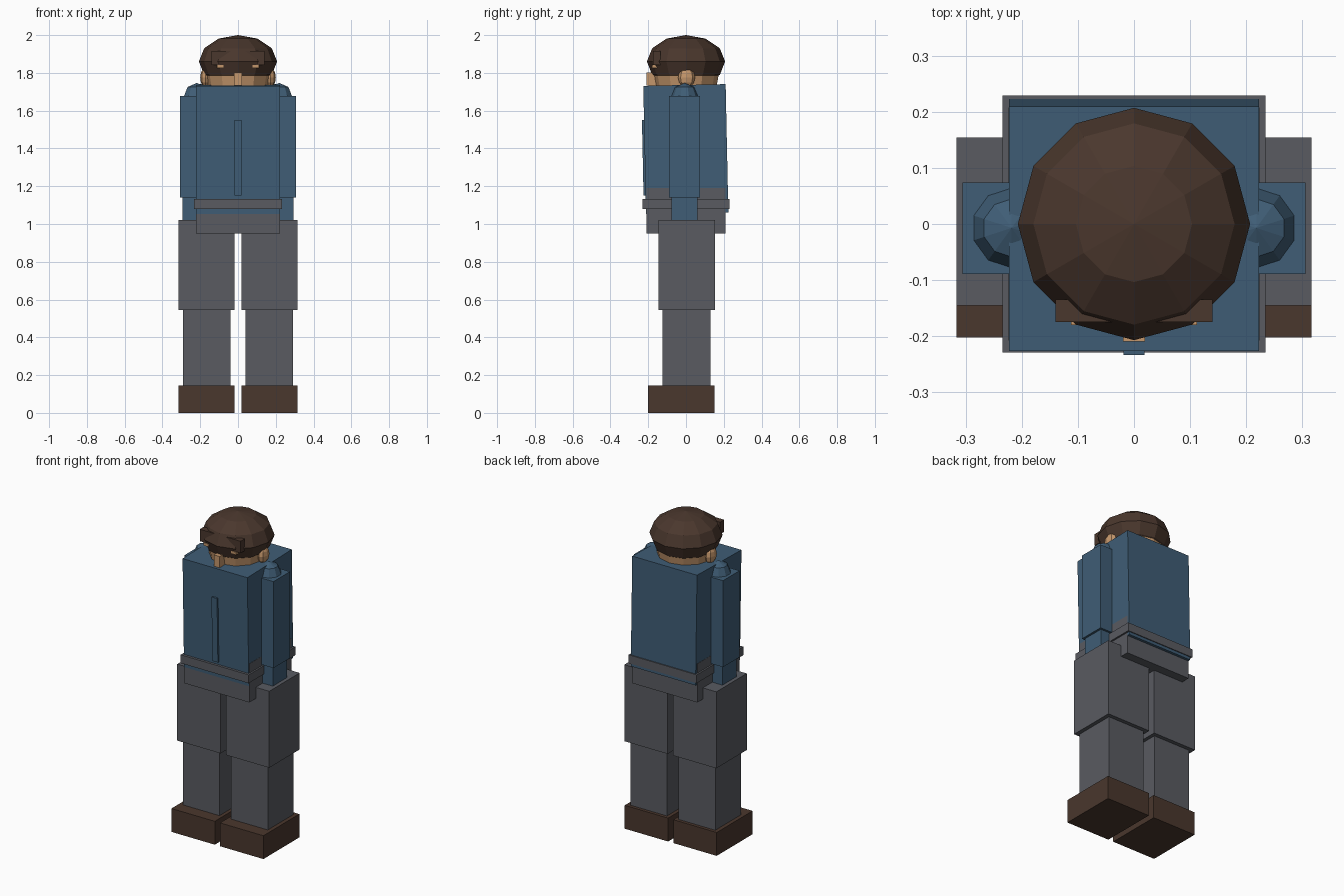
import bpy
import math

if "Cube" in bpy.data.objects:
    bpy.data.objects.remove(bpy.data.objects["Cube"])


def material(name, rgb):
    m = bpy.data.materials.new(name)
    m.diffuse_color = (*rgb, 1)
    m.use_nodes = True
    m.node_tree.nodes["Principled BSDF"].inputs["Base Color"].default_value = m.diffuse_color
    return m


BLUE = material("jacket blue", (0.050, 0.110, 0.180))
GREY = material("trouser grey", (0.100, 0.104, 0.120))
BROWN = material("dark brown", (0.068, 0.038, 0.026))
SKIN = material("skin", (0.56, 0.31, 0.15))


def finish(name, mat, tilt=0):
    ob = bpy.context.object
    ob.name = name
    ob.data.materials.append(mat)
    ob.rotation_euler.x = tilt
    return ob


def box(name, mat, x, y, z, tilt=0):
    """Box from (min, max) ranges along each axis."""
    bpy.ops.mesh.primitive_cube_add(size=1, location=[sum(r) / 2 for r in (x, y, z)])
    bpy.context.object.scale = [r[1] - r[0] for r in (x, y, z)]
    return finish(name, mat, tilt)


def ball(name, mat, centre, radii, segments, rings):
    bpy.ops.mesh.primitive_uv_sphere_add(segments=segments, ring_count=rings,
                                         radius=1, location=centre)
    bpy.context.object.scale = radii
    return finish(name, mat)


def span(side, a, b):
    return (a, b) if side > 0 else (-b, -a)


LEAN = math.radians(1.2)

# legs, arms and ears, one set per side
for side, tag in ((1, "right"), (-1, "left")):
    box(tag + "_boot", BROWN, span(side, 0.018, 0.316), (-0.202, 0.15), (0, 0.145))
    box(tag + "_shin", GREY, span(side, 0.04, 0.292), (-0.125, 0.13), (0.145, 0.55))
    box(tag + "_thigh", GREY, span(side, 0.018, 0.316), (-0.145, 0.154), (0.545, 1.02))
    box(tag + "_forearm", BLUE, span(side, 0.155, 0.293), (-0.077, 0.061), (0.95, 1.15))
    box(tag + "_upper_arm", BLUE, span(side, 0.142, 0.306), (-0.089, 0.074), (1.14, 1.677))
    ball(tag + "_shoulder", BLUE, (side * 0.218, -0.007, 1.672), (0.073, 0.073, 0.075), 10, 4)
    ball(tag + "_ear", SKIN, (side * 0.172, 0.003, 1.775), (0.028, 0.045, 0.052), 8, 6)
    # small patch of brow showing under the cap
    box(tag + "_brow", SKIN, span(side, 0.078, 0.112), (-0.18, -0.14), (1.825, 1.842))

# hips, belt and leaning jacket
box("hips", GREY, (-0.2235, 0.2235), (-0.208, 0.208), (0.95, 1.19))
box("belt", GREY, (-0.234, 0.234), (-0.229, 0.229), (1.08, 1.132))
box("jacket", BLUE, (-0.2225, 0.2225), (-0.219, 0.217), (1.057, 1.736), LEAN)
box("zip_strip", BLUE, (-0.019, 0.019), (-0.229, -0.215), (1.15, 1.55), LEAN)

# head and cap
ball("head", SKIN, (0, 0, 1.80), (0.175, 0.175, 0.185), 12, 8)
box("nose", SKIN, (-0.02, 0.02), (-0.209, -0.14), (1.732, 1.802))
ball("cap", BROWN, (0, 0, 1.86), (0.207, 0.207, 0.14), 12, 6)
box("cap_brim", BROWN, (-0.14, 0.14), (-0.175, -0.135), (1.842, 1.916))
